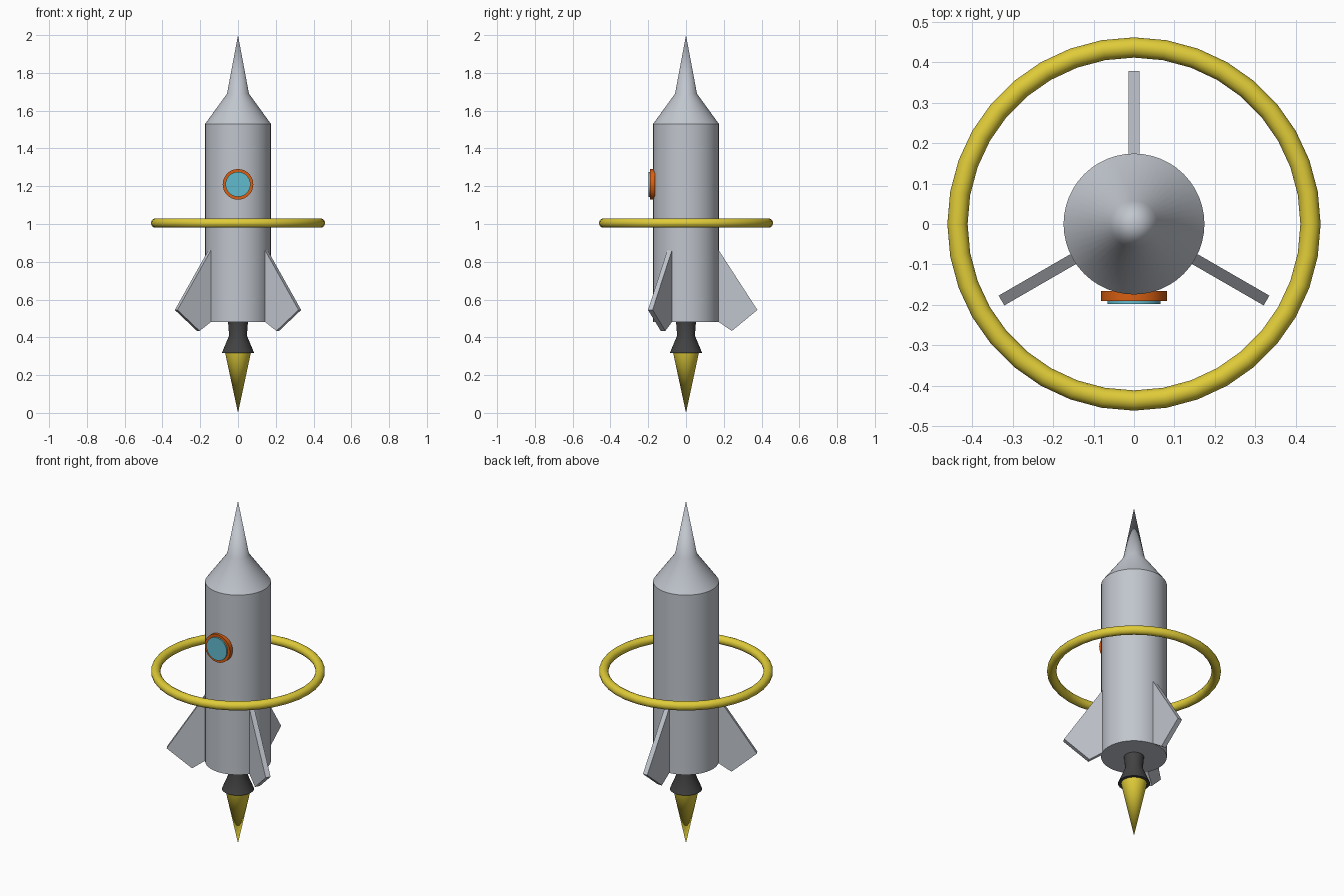
import bpy, bmesh, math
from mathutils import Matrix

if "Cube" in bpy.data.objects:
    bpy.data.objects.remove(bpy.data.objects["Cube"])

def material(name, rgb):
    m = bpy.data.materials.new(name)
    m.diffuse_color = (*rgb, 1)
    m.use_nodes = True
    m.node_tree.nodes["Principled BSDF"].inputs["Base Color"].default_value = m.diffuse_color
    return m

hull = material("light grey", (0.53, 0.56, 0.61))
yellow = material("yellow", (0.74, 0.60, 0.04))
orange = material("orange", (0.69, 0.115, 0.006))
glass = material("light blue", (0.12, 0.50, 0.62))
dark = material("dark grey", (0.055, 0.055, 0.057))

def finish(bm, name, mat, smooth=True):
    bmesh.ops.recalc_face_normals(bm, faces=bm.faces)
    me = bpy.data.meshes.new(name)
    bm.to_mesh(me)
    bm.free()
    me.materials.append(mat)
    ob = bpy.data.objects.new(name, me)
    bpy.context.collection.objects.link(ob)
    if smooth:
        bpy.ops.object.select_all(action='DESELECT')
        ob.select_set(True)
        bpy.context.view_layer.objects.active = ob
        bpy.ops.object.shade_smooth_by_angle(angle=math.radians(30))
    return ob

def lathe(name, profile, mat, sides=48, matrix=Matrix()):
    """Closed solid of revolution about z; radius 0 makes a tip."""
    bm = bmesh.new()
    rings = []
    for r, z in profile:
        n = sides if r > 0 else 1
        rings.append([bm.verts.new((r * math.cos(2 * math.pi * i / sides),
                                    r * math.sin(2 * math.pi * i / sides), z))
                      for i in range(n)])
    for a, b in zip(rings, rings[1:]):
        for i in range(sides):
            j = (i + 1) % sides
            if len(b) == 1:
                bm.faces.new((a[i], a[j], b[0]))
            elif len(a) == 1:
                bm.faces.new((a[0], b[j], b[i]))
            else:
                bm.faces.new((a[i], a[j], b[j], b[i]))
    for end in (rings[0], rings[-1]):
        if len(end) > 1:
            bm.faces.new(end)
    bm.transform(matrix)
    return finish(bm, name, mat)

# Hull with stepped nose cone
lathe("hull", [(0.174, 0.48), (0.174, 1.53), (0.058, 1.69), (0, 2.0)], hull)

# Engine nozzle and flame
lathe("nozzle", [(0.085, 0.318), (0.047, 0.41), (0.053, 0.485)], dark, 32)
lathe("flame", [(0, 0.0), (0.069, 0.322)], yellow, 32)

# Porthole facing the front
facing = Matrix.Translation((0, 0, 1.21)) @ Matrix.Rotation(math.pi / 2, 4, 'X')
lathe("porthole_frame", [(0.081, 0.165), (0.081, 0.19)], orange, 32, facing)
lathe("porthole_glass", [(0.066, 0.189), (0.066, 0.198)], glass, 32, facing)

# Ring around the hull
bpy.ops.mesh.primitive_torus_add(major_radius=0.436, minor_radius=0.025,
                                 major_segments=36, minor_segments=14,
                                 location=(0, 0, 1.005))
ring = bpy.context.object
ring.name = "ring"
ring.data.materials.append(yellow)
bpy.ops.object.shade_smooth_by_angle(angle=math.radians(40))

# Three fins, profile in (radius, height)
FIN = [(0.16, 0.87), (0.174, 0.86), (0.378, 0.545), (0.243, 0.434), (0.172, 0.482), (0.16, 0.485)]
for k, deg in enumerate((90, 210, 330)):
    bm = bmesh.new()
    face = bm.faces.new([bm.verts.new((r, -0.014, z)) for r, z in FIN])
    out = bmesh.ops.extrude_face_region(bm, geom=[face])
    verts = [g for g in out["geom"] if isinstance(g, bmesh.types.BMVert)]
    bmesh.ops.translate(bm, verts=verts, vec=(0, 0.028, 0))
    bm.transform(Matrix.Rotation(math.radians(deg), 4, 'Z'))
    finish(bm, f"fin_{k + 1}", hull, smooth=False)
